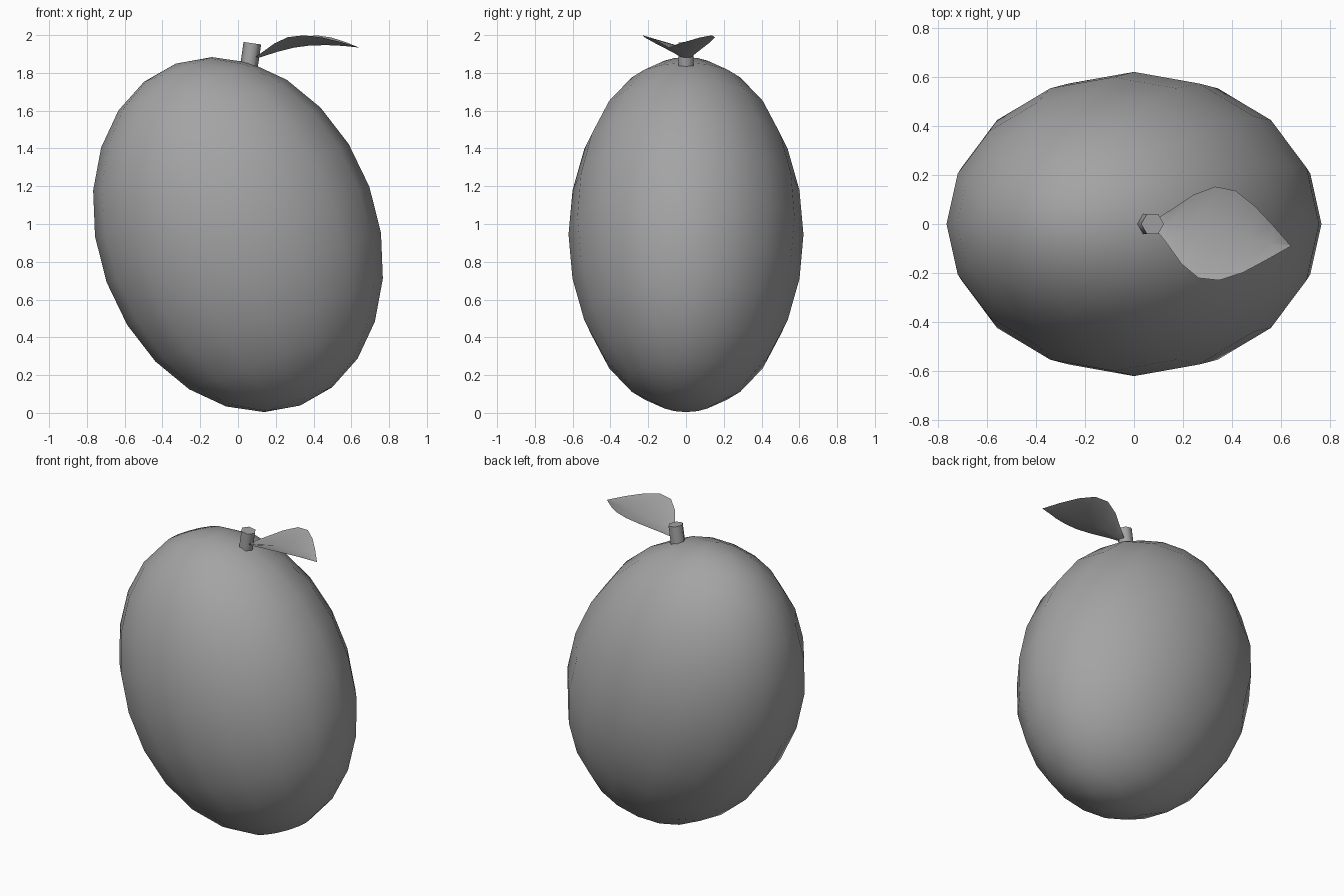
import bpy, math
from mathutils import Vector

if "Cube" in bpy.data.objects:
    bpy.data.objects.remove(bpy.data.objects["Cube"])

grey = bpy.data.materials.new("neutral grey")
grey.diffuse_color = (0.37, 0.37, 0.37, 1)
grey.use_nodes = True
grey.node_tree.nodes["Principled BSDF"].inputs["Base Color"].default_value = grey.diffuse_color


def finish(ob, name, angle):
    ob.name = name
    ob.data.materials.append(grey)
    bpy.ops.object.select_all(action='DESELECT')
    ob.select_set(True)
    bpy.context.view_layer.objects.active = ob
    bpy.ops.object.shade_smooth_by_angle(angle=math.radians(angle))


# Fruit body: flattened ellipsoid leaning to the left
bpy.ops.mesh.primitive_uv_sphere_add(segments=16, ring_count=12, radius=1,
                                     location=(0, 0, 0.944),
                                     rotation=(0, math.radians(-20), 0))
fruit = bpy.context.object
fruit.scale = (0.74, 0.622, 0.963)
finish(fruit, "fruit", 60)

# Stem: short six-sided peg, sunk into the fruit
low, high = Vector((0.05, 0, 1.78)), Vector((0.076, 0, 1.957))
axis = high - low
bpy.ops.mesh.primitive_cylinder_add(vertices=6, radius=0.047, depth=axis.length,
                                    location=(low + high) / 2,
                                    rotation=axis.to_track_quat('Z', 'Y').to_euler())
finish(bpy.context.object, "stem", 65)

# Leaf: arched midrib (x, y, z, half width), both halves folded upward
ribs = [(0.075, 0.004, 1.868, 0.008), (0.14, -0.006, 1.89, 0.066),
        (0.22, -0.021, 1.915, 0.144), (0.298, -0.034, 1.934, 0.19),
        (0.382, -0.047, 1.945, 0.186), (0.47, -0.063, 1.947, 0.138),
        (0.555, -0.076, 1.943, 0.072), (0.64, -0.09, 1.934, 0.002)]
verts, faces = [], []
across = Vector((0.18, 0.984, 0))
for i, (x, y, z, w) in enumerate(ribs):
    for side in (-1, 0, 1):
        verts.append(Vector((x, y, z + 0.29 * w * abs(side))) + across * w * side)
    if i:
        a = 3 * (i - 1)
        faces += [(a + k, a + k + 3, a + k + 4, a + k + 1) for k in (0, 1)]
mesh = bpy.data.meshes.new("leaf")
mesh.from_pydata(verts, [], faces)
leaf = bpy.data.objects.new("leaf", mesh)
bpy.context.collection.objects.link(leaf)
finish(leaf, "leaf", 60)
